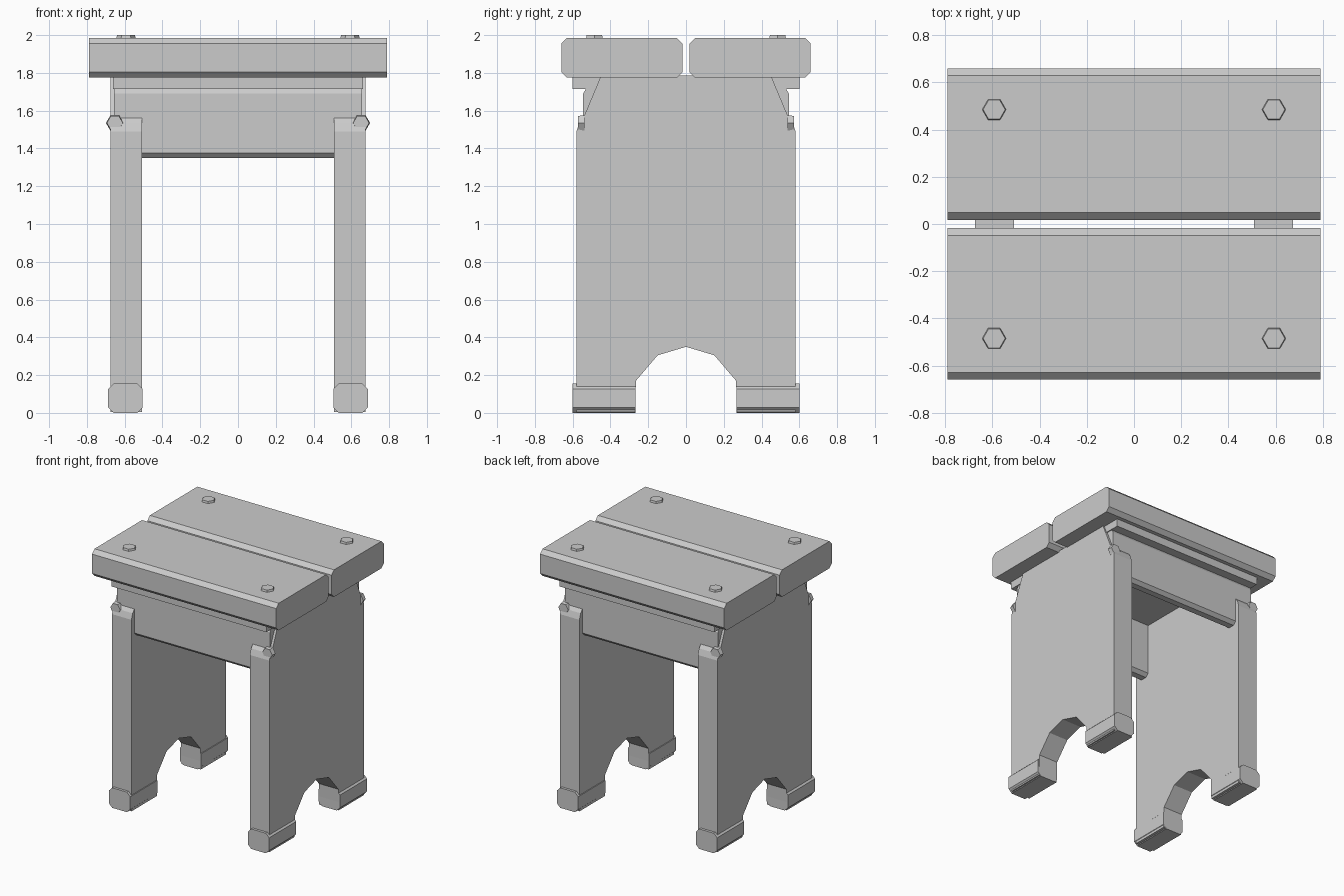
import bpy
import bmesh
from math import pi
from mathutils import Matrix, Vector

cube = bpy.data.objects.get("Cube")
if cube:
    bpy.data.objects.remove(cube, do_unlink=True)

grey = bpy.data.materials.new("light grey")
grey.use_nodes = True
colour = (0.6, 0.6, 0.6, 1)
grey.diffuse_color = colour
grey.node_tree.nodes["Principled BSDF"].inputs["Base Color"].default_value = colour


def finish(name, bm):
    bmesh.ops.recalc_face_normals(bm, faces=bm.faces)
    mesh = bpy.data.meshes.new(name)
    bm.to_mesh(mesh)
    bm.free()
    mesh.materials.append(grey)
    obj = bpy.data.objects.new(name, mesh)
    bpy.context.collection.objects.link(obj)
    return obj


def extrude(name, outline, start, end, axis):
    """Extrude a (y, z) outline along x, or an (x, z) outline along y."""
    bm = bmesh.new()
    place = (lambda a, b: (start, a, b)) if axis == "x" else (lambda a, b: (a, start, b))
    face = bm.faces.new([bm.verts.new(place(a, b)) for a, b in outline])
    moved = bmesh.ops.extrude_face_region(bm, geom=[face])["geom"]
    step = Vector((end - start, 0, 0) if axis == "x" else (0, end - start, 0))
    bmesh.ops.translate(bm, vec=step, verts=[v for v in moved if isinstance(v, bmesh.types.BMVert)])
    return finish(name, bm)


def chamfered(a0, a1, b0, b1, c):
    return [(a0 + c, b0), (a1 - c, b0), (a1, b0 + c), (a1, b1 - c),
            (a1 - c, b1), (a0 + c, b1), (a0, b1 - c), (a0, b0 + c)]


def bolt(name, centre, radius, height, turn):
    bm = bmesh.new()
    bmesh.ops.create_cone(bm, cap_ends=True, segments=6, radius1=radius,
                          radius2=radius * 0.9, depth=height)
    # corners point along x
    if max(v.co.x for v in bm.verts) < radius * 0.95:
        bmesh.ops.rotate(bm, verts=bm.verts, matrix=Matrix.Rotation(pi / 6, 3, "Z"))
    bmesh.ops.rotate(bm, verts=bm.verts, matrix=Matrix.Rotation(turn, 3, "X"))
    bmesh.ops.translate(bm, verts=bm.verts, vec=centre)
    finish(name, bm)


def mirrored(outline, side):
    return [(side * a, b) for a, b in outline]


# Half outline of a side panel, from the arch crown round to the top centre
half_panel = [(0.15, 0.305), (0.265, 0.17), (0.27, 0.005), (0.58, 0.005), (0.58, 1.49),
              (0.565, 1.535), (0.542, 1.565), (0.45, 1.785)]
panel = [(0, 0.35)] + half_panel + mirrored(half_panel[::-1], -1)

# Apron with chamfered lower edges and a shallow groove under its moulding
apron = [(0.47, 1.35), (0.52, 1.35), (0.545, 1.375), (0.545, 1.69),
         (0.53, 1.715), (0.445, 1.715), (0.445, 1.375)]
moulding = [(0.445, 1.715), (0.6, 1.715), (0.6, 1.78), (0.445, 1.78)]

for sx, side in ((1, "left"), (-1, "right")):
    extrude(f"{side}_panel", panel, sx * 0.508, sx * 0.675, "x")

for sy, end in ((-1, "front"), (1, "back")):
    # Seat plank, apron and moulding
    plank = mirrored(chamfered(0.018, 0.66, 1.775, 1.985, 0.03), sy)
    extrude(f"{end}_plank", plank, -0.79, 0.79, "x")
    extrude(f"{end}_apron", mirrored(apron, sy), -0.656, 0.656, "x")
    extrude(f"{end}_moulding", mirrored(moulding, sy), -0.663, 0.663, "x")
    for sx, side in ((1, "left"), (-1, "right")):
        # Foot block and hexagonal bolts
        foot = mirrored(chamfered(0.505, 0.687, 0, 0.155, 0.028), sx)
        extrude(f"{end}_{side}_foot", foot, sy * 0.268, sy * 0.6, "y")
        bolt(f"{end}_{side}_seat_bolt", (sx * 0.593, sy * 0.485, 1.99), 0.052, 0.02, 0)
        bolt(f"{end}_{side}_apron_bolt", (sx * 0.652, sy * 0.555, 1.535), 0.047, 0.035, -sy * pi / 2)
